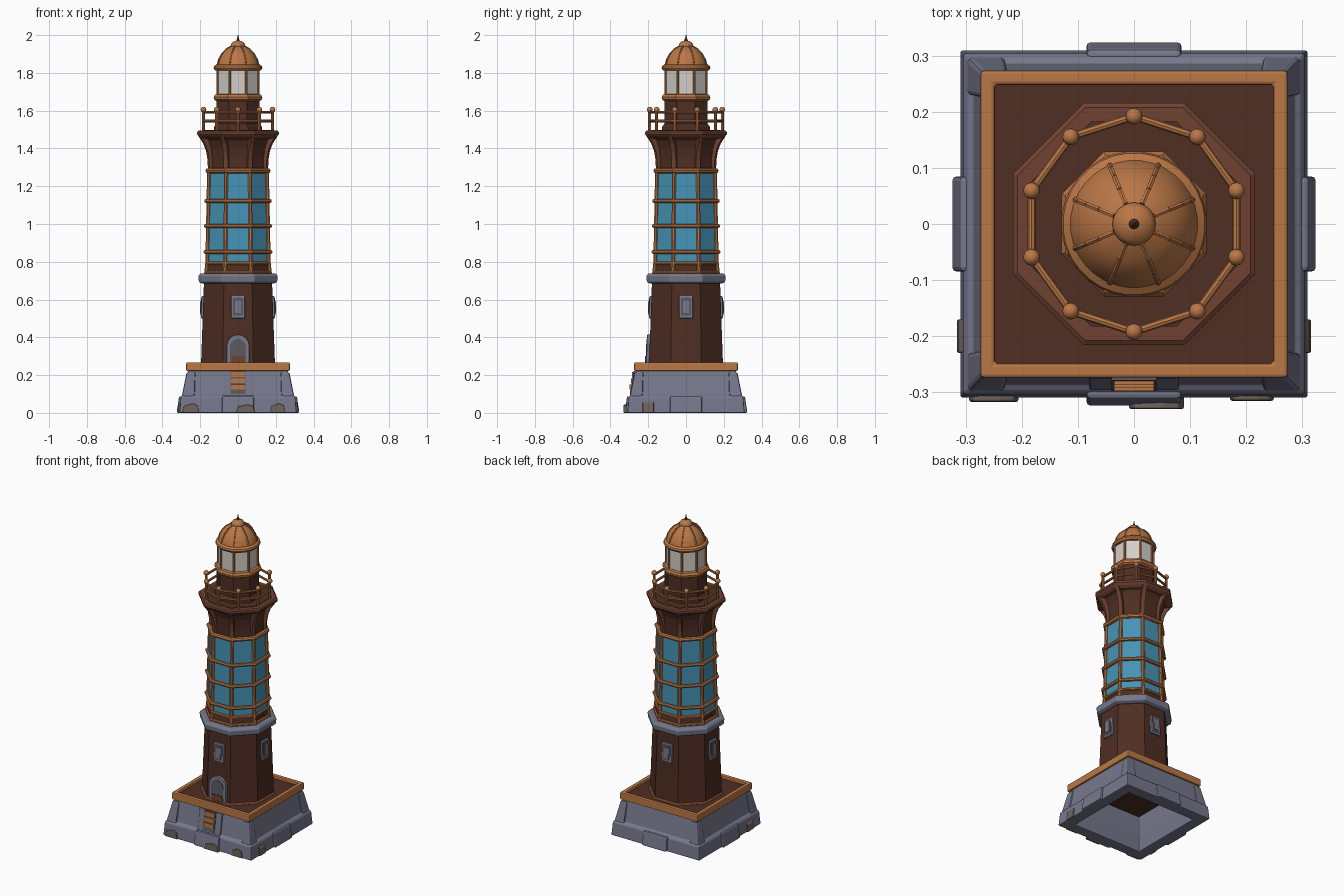
import bpy, bmesh, math
from mathutils import Vector, Matrix

if "Cube" in bpy.data.objects:
    bpy.data.objects.remove(bpy.data.objects["Cube"])


def colour(name, r, g, b):
    m = bpy.data.materials.new(name)
    m.diffuse_color = [((c / 255 + 0.055) / 1.055) ** 2.4 for c in (r, g, b)] + [1]
    m.use_nodes = True
    m.node_tree.nodes["Principled BSDF"].inputs["Base Color"].default_value = m.diffuse_color
    return m


STONE = colour("blue_grey_stone", 118, 120, 140)
BROWN = colour("dark_brown", 78, 46, 35)
RED = colour("red_brown", 112, 66, 49)
COPPER = colour("copper", 186, 119, 70)
BLUE = colour("blue_glass", 70, 148, 182)
PALE = colour("pale_glass", 212, 206, 202)
DOOR = colour("door_grey", 92, 88, 92)
RUBBLE = colour("brown_grey_rubble", 112, 101, 94)


def finish(name, bm, mat, bevel=0, smooth=False):
    bmesh.ops.recalc_face_normals(bm, faces=bm.faces)
    me = bpy.data.meshes.new(name)
    bm.to_mesh(me)
    bm.free()
    me.materials.append(mat)
    ob = bpy.data.objects.new(name, me)
    bpy.context.collection.objects.link(ob)
    if bevel:
        mod = ob.modifiers.new("soft_edges", "BEVEL")
        mod.width, mod.segments = bevel, 2
        mod.limit_method = "ANGLE"
    if smooth:
        bpy.context.view_layer.objects.active = ob
        ob.select_set(True)
        bpy.ops.object.shade_smooth_by_angle(angle=math.radians(35))
        ob.select_set(False)
    return ob


def lathe(name, n, prof, mat, wrap=False, caps=True, bevel=0, smooth=False):
    """Stack n-sided rings; each profile point is (distance to flat side, z)."""
    bm = bmesh.new()
    k = 1 / math.cos(math.pi / n)
    rings = []
    for a, z in prof:
        rings.append([bm.verts.new((a * k * math.cos((i + .5) * math.tau / n),
                                    a * k * math.sin((i + .5) * math.tau / n), z)) for i in range(n)])
    pairs = list(zip(rings, rings[1:])) + ([(rings[-1], rings[0])] if wrap else [])
    for lo, hi in pairs:
        for i in range(n):
            j = (i + 1) % n
            bm.faces.new((lo[i], lo[j], hi[j], hi[i]))
    if caps and not wrap:
        bm.faces.new(rings[0])
        bm.faces.new(rings[-1])
    return finish(name, bm, mat, bevel, smooth)


def hoop(name, n, a, z, r, mat):
    prof = [(a + r * math.cos(t * math.tau / 8), z + r * math.sin(t * math.tau / 8)) for t in range(8)]
    return lathe(name, n, prof, mat, wrap=True, smooth=True)


def rod(name, path, r, mat, sides=8):
    bm = bmesh.new()
    for p, q in zip(path, path[1:]):
        p, q = Vector(p), Vector(q)
        d = q - p
        m = Matrix.Translation((p + q) / 2) @ d.to_track_quat("Z", "Y").to_matrix().to_4x4()
        bmesh.ops.create_cone(bm, cap_ends=True, segments=sides, radius1=r, radius2=r, depth=d.length, matrix=m)
    return finish(name, bm, mat, smooth=True)


def prism(name, pts, y0, y1, mat, ang=0, bevel=0, lean=0):
    """Extrude an (x, z) outline from y0 to y1, lean it inwards, then turn it about z."""
    bm = bmesh.new()
    z0 = pts[0][1]
    rot = Matrix.Rotation(ang, 3, "Z")
    a, b = [[bm.verts.new(rot @ Vector((x, y + (z - z0) * lean, z))) for x, z in pts] for y in (y0, y1)]
    bm.faces.new(a)
    bm.faces.new(b)
    for i in range(len(pts)):
        j = (i + 1) % len(pts)
        bm.faces.new((a[i], a[j], b[j], b[i]))
    return finish(name, bm, mat, bevel)


def rect(w, z0, z1):
    return [(-w, z0), (w, z0), (w, z1), (-w, z1)]


def arch(w, z0, z1):
    return [(-w, z0), (w, z0)] + [(w * math.cos(t * math.pi / 8), z1 - w + w * math.sin(t * math.pi / 8))
                                  for t in range(9)]


def polar(r, ang, z):
    return (r * math.cos(ang), r * math.sin(ang), z)


CORNERS = [(i + .5) * math.tau / 8 for i in range(8)]
QUARTERS = [i * math.pi / 2 for i in range(4)]
K8 = 1 / math.cos(math.pi / 8)

# Hollow stone base with stepped plinth
lathe("stone_base", 4, [(.24, 0), (.31, 0), (.304, .08), (.296, .092), (.286, .095), (.264, .225),
                        (.23, .225), (.23, .1)], STONE, wrap=True, bevel=.006)
for a in QUARTERS:
    prism("plinth_block", rect(.085, 0, .088), -.325, -.27, STONE, a, .008, .15)
    # Corner pier, tapering upwards
    bm = bmesh.new()
    bmesh.ops.create_cube(bm, size=1)
    for v in bm.verts:
        top = v.co.z > 0
        lo, hi = (.225, .272) if top else (.23, .298)
        v.co = Matrix.Rotation(a, 3, "Z") @ Vector((lo if v.co.x < 0 else hi, -lo if v.co.y > 0 else -hi,
                                                    .215 if top else .085))
    finish("corner_pier", bm, STONE, .008)

# Front pilaster with small copper steps
prism("front_pilaster", rect(.08, .08, .222), -.297, -.25, STONE, 0, .004, .16)
prism("step_recess", rect(.04, .1, .222), -.298, -.28, DOOR, 0, 0, .16)
for i in range(3):
    prism("copper_step", rect(.036, .125 + i * .033, .15 + i * .033), -.298 + i * .006, -.26, COPPER)

# Rubble lumps round the front foot
for x, y, w, h in ((-.25, -.305, .045, .05), (.04, -.318, .05, .045), (.21, -.303, .04, .05),
                   (-.304, -.2, .012, .06), (.304, -.2, .012, .06)):
    d = .012 if abs(x) < .3 else .03
    prism("rubble", [(x - w, 0), (x + w, 0), (x + w * .8, h * .8), (x + w * .2, h), (x - w * .8, h * .75)],
          y - d, y + d, RUBBLE, 0, .004)

# Deck and its copper rim
lathe("deck", 4, [(.255, .225), (.255, .25)], BROWN)
lathe("deck_rim", 4, [(.248, .222), (.274, .222), (.274, .268), (.248, .268)], COPPER, wrap=True, bevel=.006)

# Lower octagonal tower
lathe("lower_tower", 8, [(.196, .25), (.18, .7)], BROWN)
hoop("tower_foot_trim", 8, .197, .252, .008, COPPER)
lathe("stone_collar", 8, [(.19, .685), (.207, .693), (.21, .725), (.2, .737), (.16, .74)], STONE, bevel=.004)

# Arched door and four windows
prism("door_frame", arch(.06, .262, .415), -.211, -.17, STONE, 0, .004, .035)
prism("door", arch(.042, .264, .392), -.214, -.2, DOOR, 0, 0, .035)
prism("door_sill", rect(.035, .262, .3), -.216, -.2, RED)
for a in QUARTERS:
    prism("window_frame", rect(.037, .5, .62), -.197, -.17, STONE, a, .006, .035)
    prism("window_surround", rect(.026, .515, .608), -.199, -.18, DOOR, a, 0, .035)
    prism("window_pane", rect(.016, .528, .595), -.202, -.18, STONE, a, 0, .035)

# Glazed section: footing, panes, mullions and hoops
lathe("glazing_foot", 8, [(.172, .735), (.164, .79)], BROWN)
lathe("blue_panes", 8, [(.161, .785), (.152, 1.285)], BLUE)
for c in CORNERS:
    rod("mullion", [polar(.183, c, .735), polar(.176, c, .8), polar(.166, c, 1.285)], .011, COPPER)
for a, z, r in ((.17, .745, .009), (.165, .792, .009), (.172, .852, .011), (.17, .99, .011),
                (.168, 1.122, .011), (.158, 1.282, .014)):
    hoop("glazing_hoop", 8, a, z, r, COPPER)

# Flared head with curved corner brackets
lathe("flared_head", 8, [(.146, 1.28), (.146, 1.35), (.152, 1.4), (.165, 1.44), (.185, 1.468)], BROWN)
OUT = [(.168, 1.29), (.17, 1.34), (.178, 1.385), (.194, 1.425), (.222, 1.465)]
for c in CORNERS:
    prism("bracket", OUT + [(.14, 1.465), (.14, 1.29)], -.013, .013, RED, c, .002)

# Gallery floor with raised-colour rim
lathe("gallery_slab", 8, [(.19, 1.452), (.205, 1.462), (.216, 1.475), (.216, 1.488), (.208, 1.494)], RED)
lathe("gallery_floor", 8, [(.183, 1.48), (.183, 1.497)], BROWN)

# Railing: ten posts with ball tops, two rails
POSTS = [math.pi / 2 + i * math.tau / 10 for i in range(10)]
for c in POSTS:
    rod("rail_post", [polar(.192, c, 1.485), polar(.192, c, 1.6)], .008, COPPER)
    bm = bmesh.new()
    bmesh.ops.create_uvsphere(bm, u_segments=12, v_segments=8, radius=.015,
                              matrix=Matrix.Translation(polar(.192, c, 1.605)))
    finish("post_ball", bm, COPPER, smooth=True)
for z in (1.545, 1.592):
    rod("hand_rail", [polar(.192, c, z) for c in POSTS + POSTS[:1]], .007, COPPER)

# Lantern room
lathe("lantern_base", 8, [(.128, 1.49), (.126, 1.515), (.115, 1.53), (.113, 1.66)], BROWN)
lathe("lantern_sill", 8, [(.113, 1.65), (.126, 1.658), (.129, 1.672), (.122, 1.685), (.1, 1.69)], COPPER)
lathe("lantern_panes", 8, [(.107, 1.68), (.107, 1.825)], PALE)
for c in CORNERS:
    rod("lantern_bar", [polar(.107 * K8, c, 1.68), polar(.107 * K8, c, 1.825)], .007, COPPER)

# Ribbed dome, cap and spike
DOME = [(.113, 1.845), (.106, 1.87), (.09, 1.9), (.066, 1.925), (.038, 1.941)]
lathe("dome", 32, [(.1, 1.812), (.122, 1.814), (.129, 1.825), (.126, 1.836)] + DOME +
      [(.038, 1.95), (.03, 1.962), (.014, 1.969), (.006, 1.972)], COPPER, smooth=True)
for c in CORNERS:
    rod("dome_rib", [polar(r, c, z) for r, z in DOME], .005, COPPER, 6)
lathe("spike", 10, [(.009, 1.965), (.009, 1.975), (.005, 1.98), (.002, 2.0)], BROWN, smooth=True)
